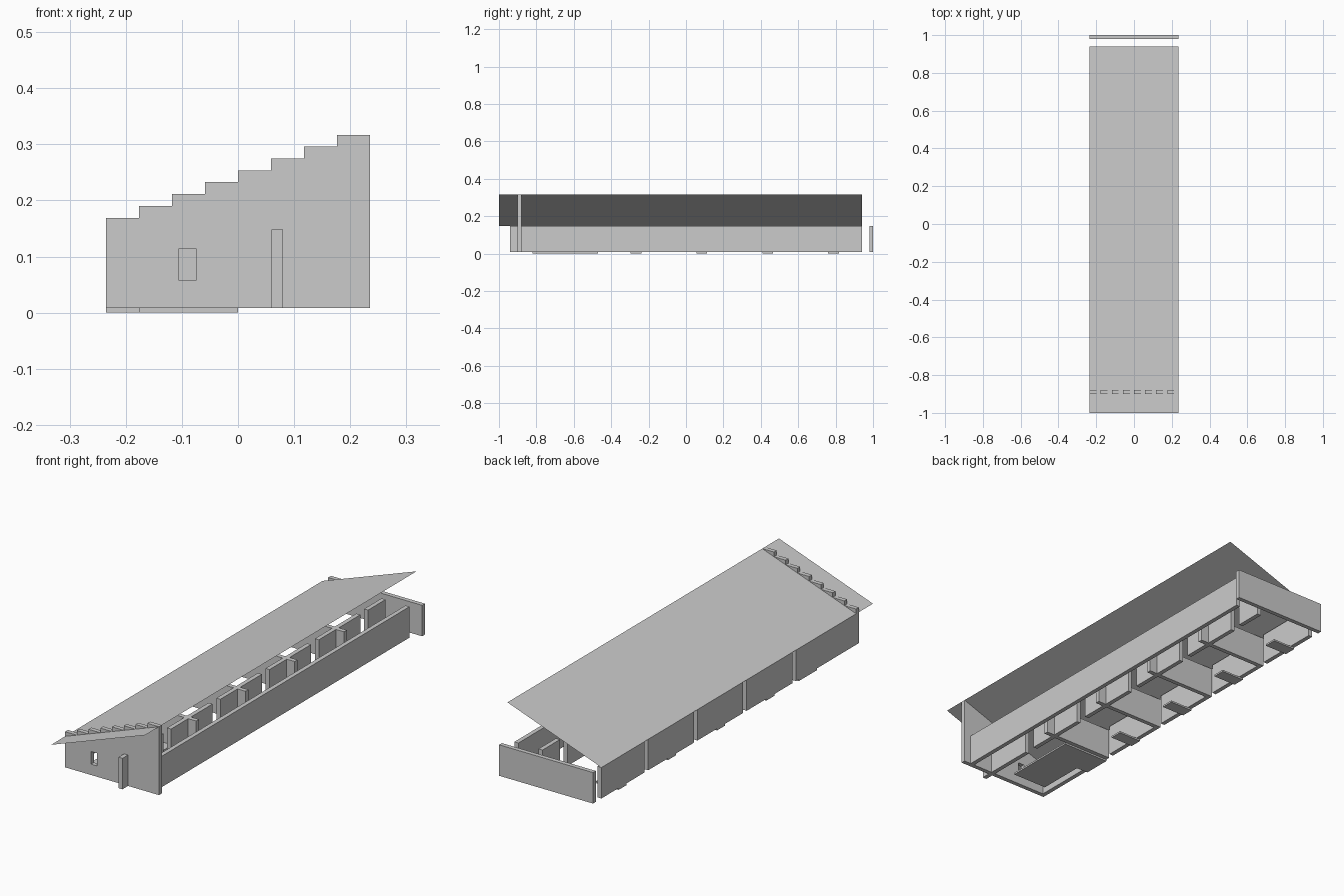
import bpy

if "Cube" in bpy.data.objects:
    bpy.data.objects.remove(bpy.data.objects["Cube"])

W, Z0, Z1, TOP = 0.235, 0.008, 0.148, 0.317
T = 0.02
PERIOD = 0.352


def mesh_obj(name, verts, faces):
    me = bpy.data.meshes.new(name)
    me.from_pydata(verts, [], faces)
    me.update()
    ob = bpy.data.objects.new(name, me)
    bpy.context.collection.objects.link(ob)
    return ob


def prism(name, profile, y0, y1):
    # extrude a counter-clockwise x/z outline along y
    n = len(profile)
    verts = [(x, y, z) for y in (y0, y1) for x, z in profile]
    faces = [tuple(range(n)), tuple(reversed(range(n, 2 * n)))]
    faces += [(i, i + n, (i + 1) % n + n, (i + 1) % n) for i in range(n)]
    return mesh_obj(name, verts, faces)


def box(name, x0, x1, y0, y1, z0=Z0, z1=Z1):
    return prism(name, [(x0, z0), (x1, z0), (x1, z1), (x0, z1)], y0, y1)


# stepped gable wall with a small window
step_w, step_h = 2 * W / 8, (TOP - Z1) / 8
outline = [(-W, Z0), (W, Z0)]
for i in reversed(range(8)):
    z = Z1 + (i + 1) * step_h
    outline += [(-W + (i + 1) * step_w, z), (-W + i * step_w, z)]
gable = prism("front_gable_wall", outline, -0.90, -0.88)
cutter = box("window_cutter", -0.105, -0.075, -0.95, -0.84, 0.057, 0.114)
cutter.hide_render = True
cutter.hide_set(True)
mod = gable.modifiers.new("window", "BOOLEAN")
mod.operation = "DIFFERENCE"
mod.solver = "EXACT"
mod.object = cutter

# thin sloping roof sheet
mesh_obj("roof", [(-W, -1, Z1), (W, -1, TOP), (W, 0.94, TOP), (-W, 0.94, Z1)],
         [(0, 1, 2, 3)])

# detached end wall, long outer wall, front fin of the spine wall
box("end_wall", -W, W, 0.98, 1.0)
box("corridor_wall", 0.18, 0.20, -0.88, 0.94)
box("front_fin", 0.06, 0.08, -0.94, -0.90)

# cross walls between the five rooms
for k in range(4):
    y = -0.47 + k * PERIOD
    box("cross_wall", -W + T, 0.12, y, y + T)

# facade panels with narrow slots beside each cross wall
for k in range(5):
    y0 = -0.88 if k == 0 else -0.424 + (k - 1) * PERIOD
    y1 = min(-0.45 + k * PERIOD, 0.94)
    box("facade_panel", -W, -W + T, y0, y1)

# spine wall broken by doorways, one per room
start = -0.88
for k in range(5):
    door = -0.648 + k * PERIOD
    box("spine_wall", 0.06, 0.08, start, door)
    start = door + 0.055
box("spine_wall", 0.06, 0.08, start, 0.94)

# floor pads
for k in range(1, 5):
    y = -0.648 + k * PERIOD
    box("entrance_pad", -W, -0.12, y, y + 0.057, 0, Z0)
prism_pad = [(-0.176, -0.82), (0, -0.82), (0, -0.47), (-W, -0.47),
             (-W, -0.60), (-0.176, -0.60)]
n = len(prism_pad)
mesh_obj("large_floor_pad",
         [(x, y, z) for z in (0, Z0) for x, y in prism_pad],
         [tuple(reversed(range(n))), tuple(range(n, 2 * n))]
         + [(i, (i + 1) % n, (i + 1) % n + n, i + n) for i in range(n)])
